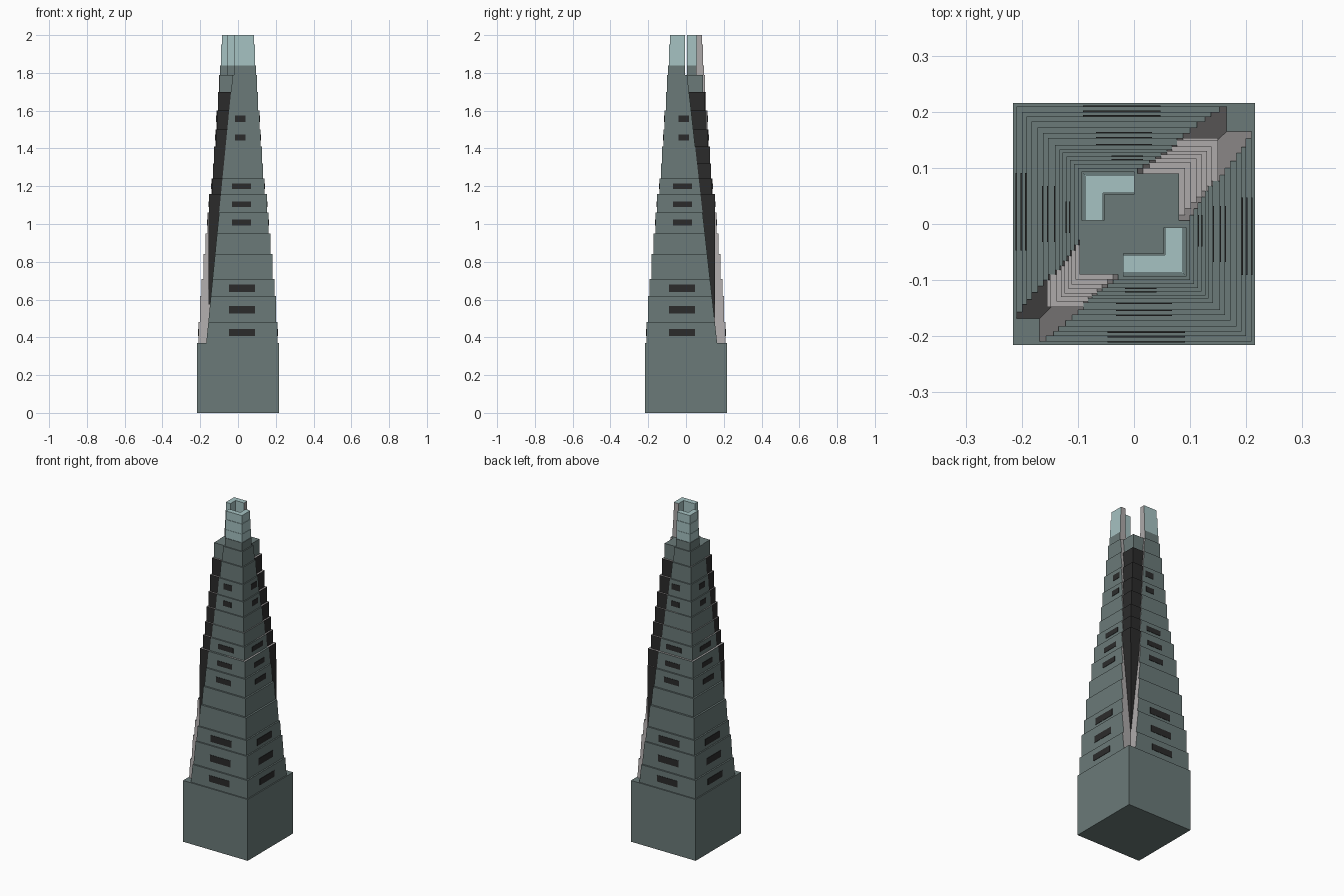
import bpy, bmesh

cube = bpy.data.objects.get("Cube")
if cube:
    bpy.data.objects.remove(cube, do_unlink=True)


def material(name, r, g, b):
    m = bpy.data.materials.new(name)
    m.use_nodes = True
    m.diffuse_color = (r, g, b, 1)
    m.node_tree.nodes["Principled BSDF"].inputs["Base Color"].default_value = (r, g, b, 1)
    return m


MATS = [material("slate_green", .145, .195, .19), material("pale_grey", .42, .4, .4),
        material("charcoal", .024, .024, .024), material("pale_teal", .38, .54, .54)]
SLATE, GREY, DARK, TEAL = range(4)


def prism(bm, low, high, z0, z1, side, cap, special=(), special_mat=GREY):
    """Join two matching outlines; listed side indices get the special colour."""
    a = [bm.verts.new((x, y, z0)) for x, y in low]
    b = [bm.verts.new((x, y, z1)) for x, y in high]
    n = len(a)
    bm.faces.new(a[::-1]).material_index = side
    bm.faces.new(b).material_index = cap
    for i in range(n):
        j = (i + 1) % n
        f = bm.faces.new((a[i], a[j], b[j], b[i]))
        f.material_index = special_mat if i in special else side


def finish(bm, name):
    mesh = bpy.data.meshes.new(name)
    bm.to_mesh(mesh)
    bm.free()
    for m in MATS:
        mesh.materials.append(m)
    ob = bpy.data.objects.new(name, mesh)
    bpy.context.collection.objects.link(ob)


def rect(x0, x1, y0, y1):
    return [(x0, y0), (x1, y0), (x1, y1), (x0, y1)]


def turn(pts):
    return [(-x, -y) for x, y in pts]


def lerp(a, b, t):
    return a + (b - a) * t


# Tier start heights and half widths
TIERS = [(.37, .209), (.48, .2), (.62, .192), (.71, .183), (.84, .172), (.95, .162),
         (1.06, .153), (1.16, .141), (1.24, .133), (1.32, .127), (1.41, .12),
         (1.5, .114), (1.6, .107), (1.7, .1)]
TOP = 1.79
ENDS = [z for z, h in TIERS[1:]] + [TOP]


def notched(h, z):
    """Square with two opposite corners cut back further with height."""
    t = (z - .37) / 1.33
    p, q = lerp(-.168, -.037, t), lerp(.165, .016, t)
    return [(p, -h), (h, -h), (h, q), (q, q), (q, h), (-h, h), (-h, p), (p, p)]


# Solid square base
bm = bmesh.new()
base = rect(-.216, .216, -.216, .216)
prism(bm, base, base, 0, .37, SLATE, SLATE)
finish(bm, "base_block")

# Stepped body with pale corner cuts
bm = bmesh.new()
for (z, h), end in zip(TIERS, ENDS):
    prism(bm, notched(h, z), notched(h, end), z, end, SLATE, SLATE, (2, 3, 6, 7))
finish(bm, "stepped_body")

# Dark core showing in the corner cuts
bm = bmesh.new()
for (z, h), end in zip(TIERS, ENDS):
    t = max(0, (z - 1.06) / .64)
    c = h - .003
    r = rect(-min(c, lerp(.155, .1, t)), min(c, lerp(.15, .08, t)),
             -min(c, lerp(.148, .09, t)), min(c, lerp(.153, .09, t)))
    last = end == TOP
    prism(bm, r, r, z, end, SLATE if last else DARK, SLATE if last else GREY)
finish(bm, "corner_core")


# Two facing L-shaped crowns
def ell(h, t, start, flip):
    pts = [(start, -h), (h, -h), (h, -.006), (h - t, -.006), (h - t, t - h), (start, t - h)]
    return turn(pts) if flip else pts


for name, start, flip, pale in (("right_crown", -.02, False, 2), ("left_crown", -.001, True, 5)):
    bm = bmesh.new()
    foot = ell(.094, .041, start, flip)
    prism(bm, foot, foot, TOP, 1.84, SLATE, SLATE, (pale,))
    for z, end, h in ((1.84, 1.89, .091), (1.89, 1.95, .089), (1.95, 2, .086)):
        ring = ell(h, h - .055, start, flip)
        prism(bm, ring, ring, z, end, TEAL, TEAL, (pale,))
    finish(bm, name)

# Window bands on all four sides: tier, bottom, top, centre, half width
BANDS = [(0, .407, .445, .022, .069), (1, .525, .565, .022, .069), (2, .64, .68, .022, .069),
         (5, .993, 1.025, .018, .05), (6, 1.09, 1.12, .018, .05), (7, 1.185, 1.215, .018, .05),
         (10, 1.443, 1.475, .012, .028), (11, 1.54, 1.575, .012, .028)]
bm = bmesh.new()
for tier, z0, z1, c, w in BANDS:
    h = TIERS[tier][1]
    front = rect(c - w, c + w, -h - .002, -h + .002)
    side = rect(h - .002, h + .002, -c - w, -c + w)
    for r in (front, side, turn(front), turn(side)):
        prism(bm, r, r, z0, z1, DARK, DARK)
finish(bm, "window_bands")
